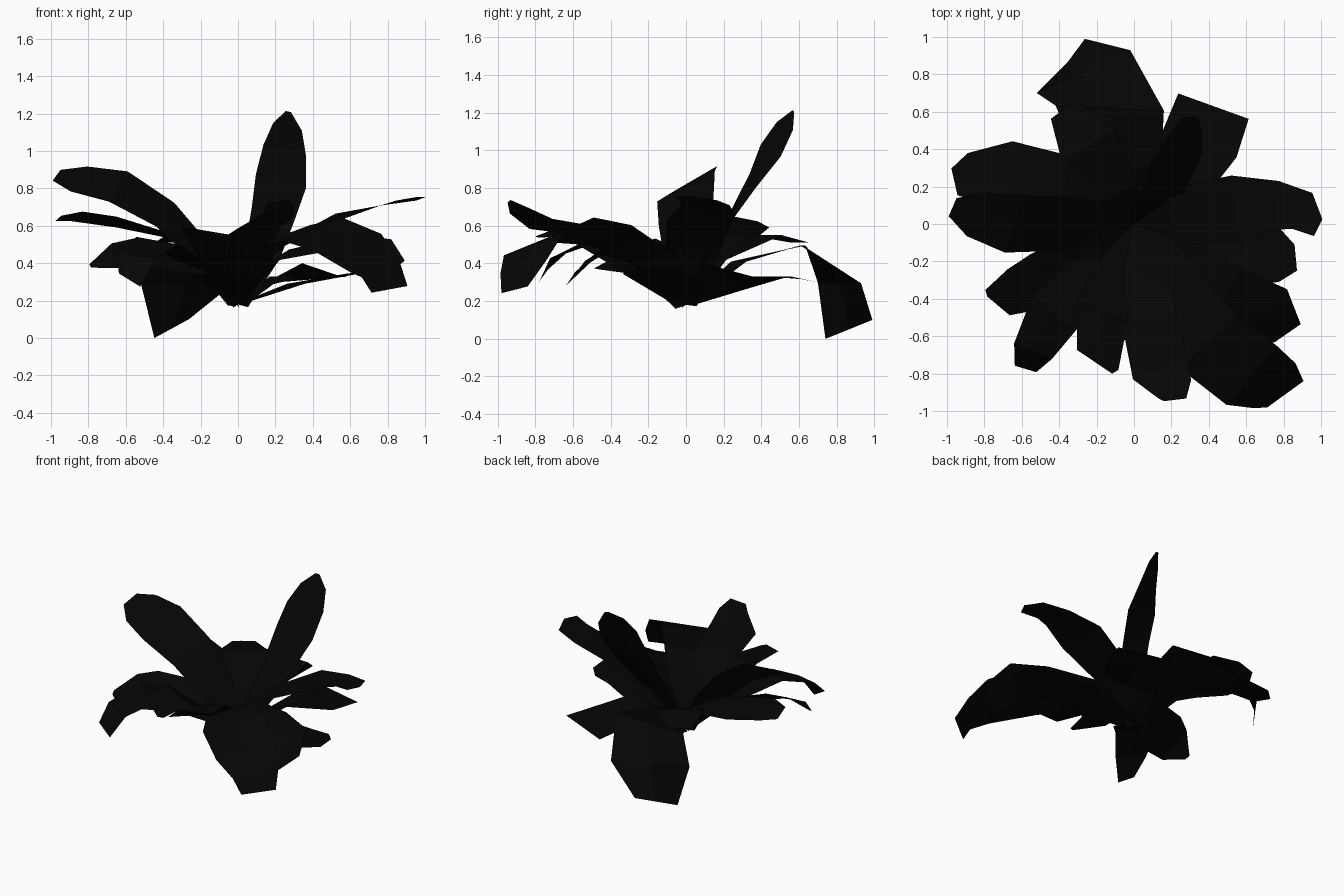
import bpy
import math
from mathutils import Matrix, Vector

cube = bpy.data.objects.get("Cube")
if cube:
    bpy.data.objects.remove(cube, do_unlink=True)

# One near-black foliage colour
dark_leaf = bpy.data.materials.new("dark_leaf")
dark_leaf.use_nodes = True
colour = (0.0015, 0.0015, 0.0015, 1)
dark_leaf.diffuse_color = colour
shader = next(n for n in dark_leaf.node_tree.nodes if n.type == "BSDF_PRINCIPLED")
shader.inputs["Base Color"].default_value = colour

UP = Vector((0, 0, 1))
ROOT = (0, 0, 0.18, 0.06)


def leaf(name, *rows, tilt=0):
    """Flat ribbon along a spine; each row is x, y, z and half width, with an
    optional turn about the vertical and an optional lift of the right edge.
    Positive tilt raises the right edge, looking outward along the leaf."""
    rows = (ROOT,) + rows
    spine = [Vector(row[:3]) for row in rows]
    angle = math.radians(tilt)
    verts, faces = [], []
    for i, row in enumerate(rows):
        width, turn, lift = (row[3:] + (0, 0))[:3]
        before, after = spine[max(i - 1, 0)], spine[min(i + 1, len(rows) - 1)]
        tangent = (after - before).normalized()
        side = tangent.cross(UP).normalized()
        normal = side.cross(tangent)
        across = side * math.cos(angle) + normal * math.sin(angle)
        across = Matrix.Rotation(math.radians(turn), 3, "Z") @ across
        for offset in (-1, 0, 1):
            verts.append(spine[i] + offset * (across * width + UP * lift))
    for i in range(len(rows) - 1):
        for column in (0, 1):
            a = i * 3 + column
            faces.append((a, a + 1, a + 4, a + 3))
    mesh = bpy.data.meshes.new(name)
    mesh.from_pydata(verts, [], faces)
    mesh.materials.append(dark_leaf)
    obj = bpy.data.objects.new(name, mesh)
    bpy.context.collection.objects.link(obj)
    return obj


# Back leaves: a broad drooping one, its neighbours and the upright one
leaf("back_drooping_leaf", (-.05, .28, .41, .2), (-.13, .62, .495, .29, -25),
     (-.27, .815, .295, .275, -18), (-.355, .865, .05, .155, -6, .05))
leaf("back_left_short_leaf", (-.1, .15, .42, .13), (-.24, .42, .55, .17),
     (-.38, .61, .51, .08))
leaf("back_right_low_leaf", (.21, .2, .33, .17, 0, .07),
     (.36, .45, .33, .21), (.425, .63, .315, .2, 0, .015))
leaf("upright_leaf", (.13, .12, .45, .1), (.19, .25, .67, .12),
     (.23, .355, .84, .14), (.25, .45, 1.0, .13, 12),
     (.265, .525, 1.13, .09, 14), (.27, .57, 1.21, .015), tilt=-28)

# Left leaves
leaf("left_raised_leaf", (-.2, 0, .46, .13), (-.39, 0, .66, .165),
     (-.64, 0, .81, .18), (-.85, .05, .85, .14), (-.97, .09, .87, .06), tilt=29)
leaf("left_back_leaf", (-.18, .1, .45, .13), (-.37, .23, .55, .14),
     (-.65, .29, .62, .155), (-.86, .25, .65, .135), (-.96, .225, .64, .075),
     tilt=-11)
leaf("left_front_leaf", (-.2, -.12, .4, .14), (-.53, -.31, .45, .17, -15),
     (-.67, -.365, .44, .14, -18), (-.79, -.37, .385, .02), tilt=29)

# Front leaves
leaf("front_left_leaf", (-.14, -.19, .34, .13), (-.43, -.48, .52, .15),
     (-.54, -.68, .44, .11), (-.58, -.775, .31, .06, 0, .03), tilt=8)
leaf("front_pointed_leaf", (-.05, -.23, .35, .13), (-.15, -.48, .57, .17),
     (-.18, -.65, .57, .13), (-.1, -.79, .54, .02), tilt=10)
leaf("front_upturned_leaf", (.04, -.22, .38, .13), (.08, -.5, .57, .15),
     (.14, -.77, .61, .16), (.22, -.885, .68, .1), (.22, -.94, .73, .06),
     tilt=-10)
leaf("front_right_drooping_leaf", (.1, -.16, .42, .14), (.24, -.4, .55, .19),
     (.4, -.63, .58, .22), (.63, -.81, .5, .215), (.755, -.865, .38, .165),
     (.81, -.91, .26, .12), tilt=-17)

# Right leaves
leaf("right_front_leaf", (.22, -.17, .44, .12), (.5, -.36, .5, .15),
     (.71, -.47, .44, .17, 0, -.04), (.82, -.585, .35, .09, 0, -.04), tilt=-18)
leaf("right_low_leaf", (.31, -.07, .29, .18), (.62, -.17, .345, .17),
     (.78, -.17, .36, .14), (.865, -.18, .37, .07, 12))
leaf("right_raised_leaf", (.2, .04, .48, .15), (.54, .08, .65, .18, 0, -.015),
     (.77, .1, .71, .13), (.9, .07, .735, .11), (.985, -.02, .755, .05, 20))
